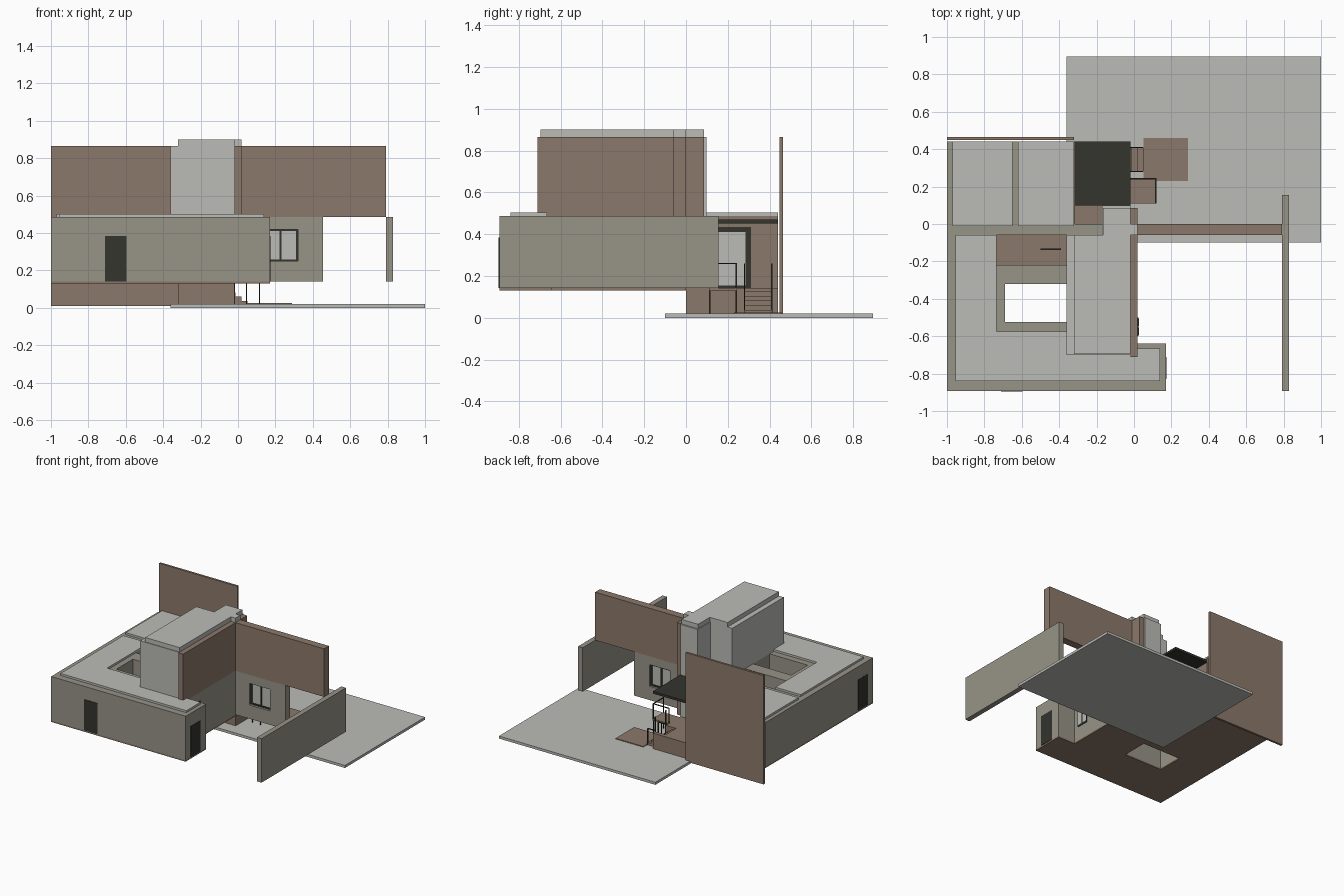
import bpy
import bmesh
from mathutils import Vector

cube = bpy.data.objects.get("Cube")
if cube:
    bpy.data.objects.remove(cube, do_unlink=True)


def make_material(name, red, green, blue):
    material = bpy.data.materials.new(name)
    material.use_nodes = True
    colour = (red, green, blue, 1)
    material.diffuse_color = colour
    material.node_tree.nodes["Principled BSDF"].inputs["Base Color"].default_value = colour
    return material


concrete = make_material("pale concrete", .5, .5, .47)
stone = make_material("olive stone", .31, .295, .245)
timber = make_material("brown timber", .26, .19, .145)
dark = make_material("dark metal", .033, .035, .027)

# Shared levels and wall lines
UNDER, FLOOR, EAVES, ROOF, TOWER, CAP = .13, .142, .487, .503, .865, .9
WEST, FRONT, BACK = -1, -.893, .44
COURT_WEST, COURT_EAST, COURT_FRONT, SPINE = -.735, -.36, -.575, -.06
EAST, WING_EAST, WING_BACK, PORCH_WEST, PORCH_EAST = .02, .17, -.64, -.32, -.02
BODY = (FLOOR, EAVES)
SLAB = (UNDER, FLOOR)
COVER = (EAVES, ROOF)


def build(name, material, *boxes):
    """One object from boxes, each given as x, y and z ranges."""
    mesh = bpy.data.meshes.new(name)
    bm = bmesh.new()
    for ranges in boxes:
        low = Vector([min(r) for r in ranges])
        high = Vector([max(r) for r in ranges])
        made = bmesh.ops.create_cube(bm, size=1)["verts"]
        bmesh.ops.scale(bm, vec=high - low, verts=made)
        bmesh.ops.translate(bm, vec=(low + high) / 2, verts=made)
    bm.to_mesh(mesh)
    bm.free()
    mesh.materials.append(material)
    item = bpy.data.objects.new(name, mesh)
    bpy.context.collection.objects.link(item)
    return item


def around(value, half):
    return (value - half, value + half)


# Ground slab and patio
build("terrace", concrete, ((COURT_EAST, 1), (-.1, .895), (0, .02)))
build("patio", timber, ((.05, .29), (.23, .46), (.015, .026)))

# Raised floor with an open well in the courtyard
WELL_X, WELL_Y = (-.69, COURT_EAST), (-.525, PORCH_WEST)
build("floor_slab", timber,
      ((WEST, WELL_X[0]), (FRONT, BACK), SLAB),
      (WELL_X, (FRONT, WELL_Y[0]), SLAB),
      (WELL_X, (WELL_Y[1], BACK), SLAB),
      ((COURT_EAST, EAST), (FRONT, 0), SLAB),
      ((EAST, WING_EAST), (FRONT, WING_BACK), SLAB),
      ((COURT_WEST, COURT_EAST), (-.22, SPINE), (FLOOR, FLOOR + .004)))

# Main single-storey volumes
build("house_walls", stone,
      ((WEST, COURT_WEST), (FRONT, BACK), BODY),
      ((COURT_WEST, COURT_EAST), (FRONT, COURT_FRONT), BODY),
      ((COURT_EAST, EAST), (FRONT, SPINE), BODY),
      ((EAST, WING_EAST), (FRONT, WING_BACK), BODY),
      ((COURT_WEST, PORCH_WEST), (SPINE, BACK), BODY),
      ((PORCH_WEST, EAST), (SPINE, 0), BODY))
build("courtyard_walls", stone,
      ((COURT_WEST, WELL_X[0]), (COURT_FRONT, -.22), BODY),
      (WELL_X, (COURT_FRONT, WELL_Y[0]), BODY),
      (WELL_X, (WELL_Y[1], -.22), BODY))

# Roof panels set in from the wall tops
build("roof_panels", concrete,
      ((-.955, COURT_WEST), (-.84, SPINE), COVER),
      ((COURT_WEST, COURT_EAST), (-.84, COURT_FRONT), COVER),
      ((COURT_EAST, .14), (-.84, -.7), COVER),
      ((EAST, .14), (-.7, -.665), COVER),
      ((-.97, -.65), (-.01, BACK), COVER),
      ((-.62, PORCH_WEST), (-.01, BACK), COVER))

# Upper tower with a raised cap
build("tower", concrete,
      ((COURT_EAST, PORCH_EAST), (-.7, SPINE), (EAVES, TOWER)),
      ((-.17, PORCH_EAST), (SPINE, .098), (FLOOR, TOWER)))
build("tower_cap", concrete,
      ((PORCH_WEST, PORCH_EAST), (-.695, SPINE), (TOWER, CAP)),
      ((-.165, PORCH_EAST), (SPINE, .085), (TOWER, CAP)),
      ((PORCH_EAST, EAST), (SPINE, 0), (TOWER, CAP)))

# Tall timber screens
build("tower_side_screen", timber,
      ((PORCH_EAST, EAST), (-.71, .085), (EAVES, TOWER)),
      ((PORCH_EAST, EAST), (0, .085), (FLOOR, EAVES)))
build("east_screen", timber, ((EAST, .79), (SPINE, 0), (EAVES, TOWER)))
build("back_screen", timber, ((WEST, PORCH_WEST), (.448, .465), (.01, TOWER)))

# Freestanding garden wall and the wall holding the window
build("garden_wall", stone, ((.79, .83), (FRONT, .155), BODY))
WINDOW_X, WINDOW_Z, WALL_Y = (.14, .32), (.25, .42), (SPINE, -.002)
build("window_wall", stone,
      ((EAST, WINDOW_X[0]), WALL_Y, BODY),
      ((WINDOW_X[1], .455), WALL_Y, BODY),
      (WINDOW_X, WALL_Y, (FLOOR, WINDOW_Z[0])),
      (WINDOW_X, WALL_Y, (WINDOW_Z[1], EAVES)))
build("window_glass", concrete, (WINDOW_X, around(-.03, .004), WINDOW_Z))
FRAME_Y = around(-.03, .012)
bars = [(around(x, .005), FRAME_Y, WINDOW_Z) for x in (.145, .228, .315)]
bars += [(WINDOW_X, FRAME_Y, around(z, .005)) for z in (.255, .415)]
build("window_frame", dark, *bars)

# Small window in the east side of the main volume
SIDE_Y = (-.6, -.5)
build("side_window_frame", dark, (around(EAST, .004), SIDE_Y, WINDOW_Z))
for number, middle in enumerate((-.574, -.526)):
    build("side_window_pane_" + str(number), concrete,
          (around(EAST, .006), around(middle, .02), (.26, .41)))

# Plain doors
DOOR_Z = (FLOOR, .385)
build("front_door", dark, ((-.71, -.595), around(FRONT, .003), DOOR_Z))
build("court_door", dark, ((-.5, -.39), around(-.135, .004), DOOR_Z))
for side, wall in (("west", WEST + .002), ("east", WING_EAST)):
    build(side + "_door", dark, (around(wall, .003), (-.83, -.71), DOOR_Z))

# Porch: plinth with a notch for the stair, cladding, glazed door, canopy
STAIR_Y = (.28, .41)
NOTCH = -.11
PLINTH = (.015, FLOOR)
build("porch_plinth", timber,
      ((PORCH_WEST, NOTCH), (0, BACK), PLINTH),
      ((NOTCH, PORCH_EAST), (0, STAIR_Y[0]), PLINTH),
      ((NOTCH, PORCH_EAST), (STAIR_Y[1], BACK), PLINTH))
build("porch_cladding", timber,
      (around(PORCH_WEST, .004), (0, BACK), BODY))
build("porch_door_frame", dark,
      (around(PORCH_WEST, .008), (.1, .31), (FLOOR, .435)))
build("porch_door_glass", concrete,
      (around(PORCH_WEST, .011), (.115, .285), (.155, .41)))
build("canopy", dark, ((PORCH_WEST, PORCH_EAST), (.1, BACK), (.452, .47)))

# Stair descending toward the patio
STEPS = 5
treads = []
for step in range(STEPS):
    edge = .05 - .032 * step
    treads.append(((NOTCH, edge), STAIR_Y, (.015, .038 + .022 * step)))
build("stair", timber, *treads)

# Side landing with posts
LANDING_X, LANDING_Y = (PORCH_EAST, .12), (.11, .245)
build("landing", timber, (LANDING_X, LANDING_Y, (UNDER, FLOOR)))
THIN = .003
build("landing_posts", dark,
      *[(around(x, THIN), around(y, THIN), (.02, UNDER))
        for x in (.045, .115) for y in (.114, .24)])

# Railings on the landing and beside the stair
RAIL = .26
rails = [(around(.116, THIN), around(y, THIN), (FLOOR, RAIL)) for y in (.114, .24)]
rails += [(LANDING_X, around(.24, THIN), around(RAIL, THIN)),
          (around(.116, THIN), LANDING_Y, around(RAIL, THIN)),
          (around(PORCH_EAST, THIN), around(.24, THIN), (FLOOR, RAIL))]
for y in STAIR_Y:
    rails += [(around(.045, THIN), around(y, THIN), (.02, .15)),
              (around(PORCH_EAST, THIN), around(y, THIN), (.02, RAIL)),
              ((PORCH_EAST, .045), around(y, THIN), around(.15, THIN))]
build("railings", dark, *rails)
